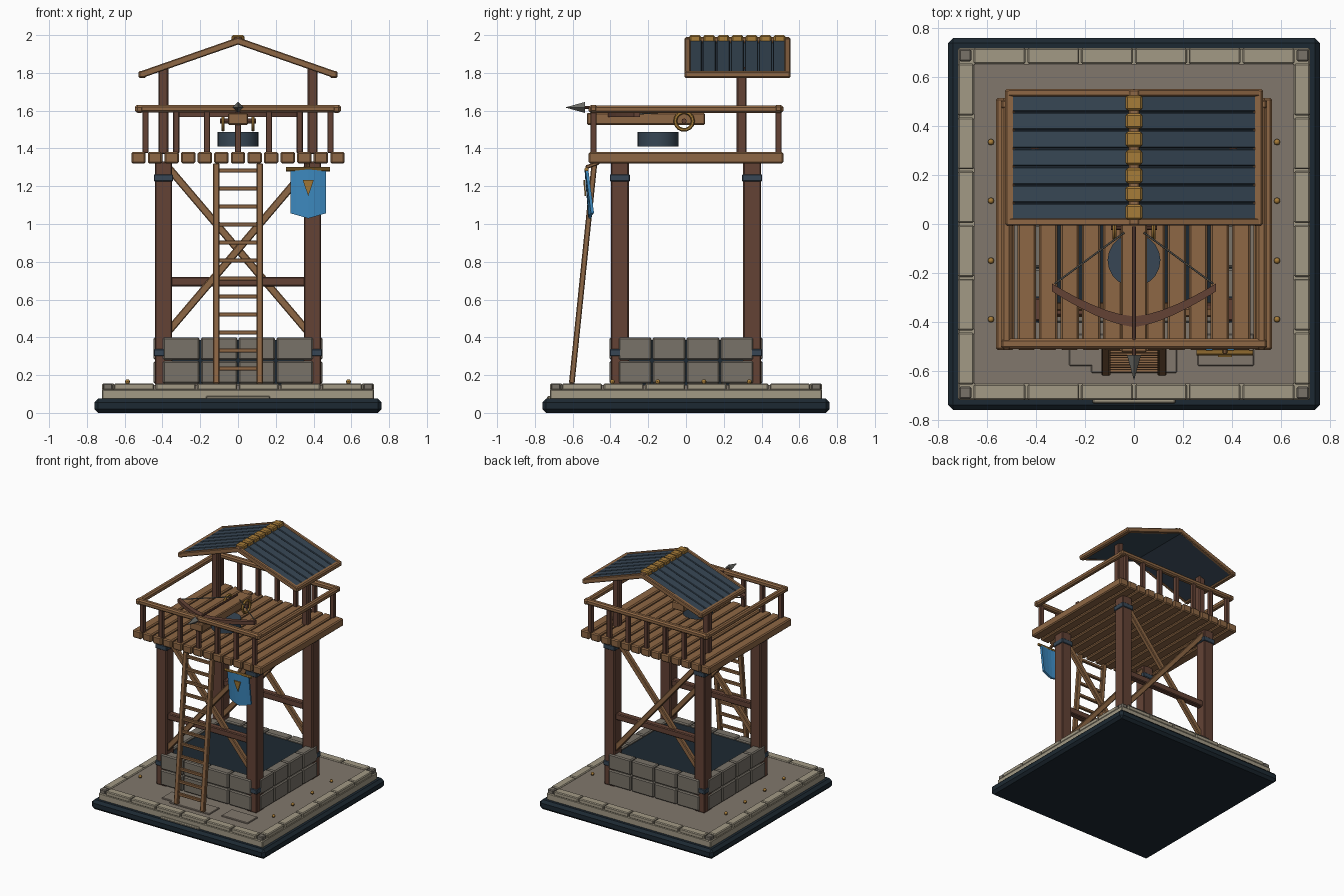
import bpy, bmesh, math
from mathutils import Vector, Matrix

cube = bpy.data.objects.get("Cube")
if cube:
    bpy.data.objects.remove(cube)


def material(name, r, g, b):
    m = bpy.data.materials.new(name)
    m.use_nodes = True
    m.diffuse_color = (r, g, b, 1)
    bsdf = next(n for n in m.node_tree.nodes if n.type == 'BSDF_PRINCIPLED')
    bsdf.inputs["Base Color"].default_value = (r, g, b, 1)
    return m


TAN = material("tan wood", .27, .135, .058)
BROWN = material("dark brown wood", .125, .055, .036)
SLATE = material("slate blue", .038, .062, .09)
DARK = material("near black slate", .012, .022, .032)
PALE = material("pale stone", .36, .32, .235)
GROUND = material("grey brown ground", .22, .185, .15)
STONE = material("grey stone", .19, .17, .14)
GOLD = material("gold", .38, .2, .04)
BLUE = material("banner blue", .05, .27, .56)
IRON = material("iron grey", .15, .15, .135)


def finish(name, bm, mat, bevel=0.0, smooth=False):
    bmesh.ops.recalc_face_normals(bm, faces=bm.faces)
    me = bpy.data.meshes.new(name)
    bm.to_mesh(me)
    bm.free()
    me.materials.append(mat)
    ob = bpy.data.objects.new(name, me)
    bpy.context.collection.objects.link(ob)
    if bevel:
        mod = ob.modifiers.new("Bevel", 'BEVEL')
        mod.width = bevel
        mod.segments = 1
    if smooth:
        bpy.ops.object.select_all(action='DESELECT')
        ob.select_set(True)
        bpy.context.view_layer.objects.active = ob
        bpy.ops.object.shade_smooth_by_angle(angle=math.radians(40))
    return ob


def box(name, mat, x0, x1, y0, y1, z0, z1, bevel=.006):
    bm = bmesh.new()
    size = Matrix.Diagonal((x1 - x0, y1 - y0, z1 - z0, 1))
    mid = Matrix.Translation(((x0 + x1) / 2, (y0 + y1) / 2, (z0 + z1) / 2))
    bmesh.ops.create_cube(bm, size=1, matrix=mid @ size)
    return finish(name, bm, mat, bevel)


def frame(p, q, hint):
    """Matrix centred between p and q, local z along the line, local x near the hint."""
    p, q = Vector(p), Vector(q)
    z = (q - p).normalized()
    y = z.cross(Vector(hint)).normalized()
    x = y.cross(z)
    rot = Matrix((x, y, z)).transposed().to_4x4()
    return Matrix.Translation((p + q) / 2) @ rot, (q - p).length


def beam(name, mat, p, q, w, t, hint=(0, 1, 0), bevel=.005):
    bm = bmesh.new()
    m, length = frame(p, q, hint)
    bmesh.ops.create_cube(bm, size=1, matrix=m @ Matrix.Diagonal((w, t, length, 1)))
    return finish(name, bm, mat, bevel)


def rod(name, mat, p, q, r, r2=None, sides=8, hint=(0, 0, 1), bevel=0):
    bm = bmesh.new()
    m, length = frame(p, q, hint)
    bmesh.ops.create_cone(bm, cap_ends=True, segments=sides, radius1=r,
                          radius2=r if r2 is None else r2, depth=length, matrix=m)
    return finish(name, bm, mat, bevel, sides > 6)


# Base, courtyard and curb stones
box("base_slab", DARK, -.76, .76, -.76, .76, 0, .075, .02)
box("stone_step", PALE, -.72, .72, -.72, .72, .07, .125)
box("courtyard", GROUND, -.655, .655, -.655, .655, .12, .147, 0)
box("front_threshold", PALE, -.17, .17, -.735, -.7, .07, .09)
for s in (-1, 1):
    for i in range(6):
        a = -.66 + i * .22
        y0, y1 = sorted((s * .655, s * .72))
        box("curb_stone", PALE, a + .004, a + .216, y0, y1, .12, .155)
        box("curb_stone", PALE, y0, y1, a + .004, a + .216, .12, .155)
    for t in (-1, 1):
        box("corner_stone", STONE, s * .69 - .025, s * .69 + .025,
            t * .69 - .025, t * .69 + .025, .12, .155)
    for y in (-.39, -.15, .095, .335):
        bm = bmesh.new()
        bmesh.ops.create_uvsphere(bm, u_segments=8, v_segments=6, radius=.013,
                                  matrix=Matrix.Translation((s * .585, y, .165)))
        finish("path_stud", bm, GOLD, smooth=True)
for x0, x1, y0 in ((-.265, -.09, -.58), (-.175, .175, -.61), (.26, .49, -.58)):
    box("paving_slab", GROUND, x0, x1, y0, y0 + .13, .14, .156, .004)

# Foundation wall of two block courses around a dark fill
box("foundation_fill", DARK, -.4, .4, -.36, .36, .14, .385, 0)
for z in (.155, .28):
    for s in (-1, 1):
        for i in range(4):
            a, b = -.4 + i * .2, -.36 + i * .18
            y0, y1 = sorted((s * .33, s * .405))
            x0, x1 = sorted((s * .37, s * .447))
            box("foundation_block", STONE, a + .003, a + .197, y0, y1, z, z + .12, .008)
            box("foundation_block", STONE, x0, x1, b + .003, b + .177, z, z + .12, .008)

# Tower legs with iron bands, and roof posts
for sx in (-1, 1):
    for sy in (-1, 1):
        x, y = sx * .395, sy * .35
        box("tower_leg", BROWN, x - .045, x + .045, y - .047, y + .047, .147, 1.33)
        for z in (.3, 1.225):
            box("leg_band", SLATE, x - .051, x + .051, y - .053, y + .053, z, z + .038, .004)
    box("roof_post", BROWN, sx * .395 - .026, sx * .395 + .026, .268, .32, 1.37, 1.83)

# Cross braces and tie beams on the front and back
for y in (-.35, .35):
    box("tie_beam", BROWN, -.36, .36, y - .025, y + .025, .67, .72)
    for s in (-1, 1):
        beam("cross_brace", TAN, (-s * .37, y + s * .012, 1.3), (s * .37, y + s * .012, .43), .035, .04)

# Platform planks
for i in range(13):
    x = (i - 6) * .0878
    box("floor_plank", TAN, x - .038, x + .038, -.515, .515, 1.32, 1.382, .008)

# Railing
for s in (-1, 1):
    y = s * .49
    box("end_rail", TAN, -.545, .545, y - .021, y + .021, 1.59, 1.63, .01)
    box("side_rail", TAN, s * .522 - .02, s * .522 + .02, -.515, .515, 1.588, 1.628, .01)
    for i in range(7):
        x = (i - 3) * .1635
        box("baluster", BROWN, x - .016, x + .016, y - .016, y + .016, 1.375, 1.595, .003)

# Gable roof: slate strips, bargeboards, eaves and ridge caps
for s in (-1, 1):
    beam("roof_deck", SLATE, (0, .272, 1.957), (s * .5, .272, 1.785), .53, .014, bevel=0)
    for i in range(7):
        y = .272 + (i - 3) * .0745
        beam("roof_strip", SLATE, (0, y, 1.97), (s * .5, y, 1.798), .07, .02, bevel=.004)
    for y in (.008, .537):
        beam("bargeboard", TAN, (-s * .008, y, 1.972), (s * .52, y, 1.788), .03, .036)
    box("eave_trim", TAN, s * .507 - .02, s * .507 + .02, -.008, .553, 1.772, 1.81, .008)
for i in range(7):
    y = .272 + (i - 3) * .0745
    box("ridge_cap", GOLD, -.034, .034, y - .031, y + .031, 1.962, 2.0, .008)
box("ridge_beam", TAN, -.022, .022, -.005, .55, 1.955, 1.99)

# Ladder
for s in (-1, 1):
    beam("ladder_rail", TAN, (s * .115, -.605, .155), (s * .115, -.485, 1.32), .036, .03, (1, 0, 0))
for i in range(12):
    z = .235 + i * .0953
    y = -.605 + (z - .155) * .103
    beam("ladder_rung", TAN, (-.12, y, z), (.12, y, z), .022, .022, (0, 0, 1), .003)

# Bolt thrower: turntable, stock, winch, bow, string and bolt
rod("turntable", SLATE, (0, -.148, 1.41), (0, -.148, 1.487), .108, sides=20, hint=(1, 0, 0))
box("bow_stock", TAN, -.053, .053, -.525, .1, 1.525, 1.588)
rod("winch_axle", BROWN, (-.095, -.01, 1.545), (.095, -.01, 1.545), .014)
for s in (-1, 1):
    bm = bmesh.new()
    n, k = 14, 6
    ring = []
    for i in range(n):
        a = math.tau * i / n
        row = []
        for j in range(k):
            b = math.tau * j / k
            r = .047 + .01 * math.cos(b)
            row.append(bm.verts.new((s * .08 + .01 * math.sin(b),
                                     -.01 + r * math.cos(a), 1.545 + r * math.sin(a))))
        ring.append(row)
    for i in range(n):
        for j in range(k):
            bm.faces.new((ring[i][j], ring[i - 1][j], ring[i - 1][j - 1], ring[i][j - 1]))
    finish("winch_ring", bm, GOLD, smooth=True)
    rod("bow_string", IRON, (s * .325, -.245, 1.583), (s * .04, -.035, 1.598), .004, sides=6)

bm = bmesh.new()
rows = []
for i in range(-6, 7):
    t = i / 6
    x, y, half = .335 * t, -.4 + .14 * abs(t) ** 1.5, .022 - .006 * abs(t)
    rows.append([bm.verts.new((x, y + dy * half, 1.58 + dz * .014))
                 for dy, dz in ((-1, -1), (1, -1), (1, 1), (-1, 1))])
for a, b in zip(rows, rows[1:]):
    for j in range(4):
        bm.faces.new((a[j - 1], a[j], b[j], b[j - 1]))
bm.faces.new(rows[0])
bm.faces.new(rows[-1])
finish("bow_limbs", bm, BROWN)
rod("bolt_shaft", BROWN, (0, -.55, 1.617), (0, -.01, 1.617), .008)
rod("bolt_head", IRON, (0, -.535, 1.617), (0, -.64, 1.617), .029, 0, sides=4)

# Hanging banner with a curved cloth, pointed hem and triangle plate
bm = bmesh.new()
tops, hems = [], []
for i in range(7):
    t = (i - 3) / 3
    x, bow = .372 + .093 * t, .014 * (1 - t * t)
    tops.append(bm.verts.new((x, -.525 - bow * .3, 1.288)))
    hems.append(bm.verts.new((x, -.495 - bow, 1.03 + .028 * abs(t))))
for i in range(6):
    bm.faces.new((tops[i], tops[i + 1], hems[i + 1], hems[i]))
cloth = finish("banner_cloth", bm, BLUE)
solid = cloth.modifiers.new("Solidify", 'SOLIDIFY')
solid.thickness = .016
solid.offset = 0
rod("banner_rod", GOLD, (.255, -.527, 1.29), (.487, -.527, 1.29), .011)
beam("banner_bracket", TAN, (.372, -.53, 1.3), (.372, -.46, 1.325), .02, .02, (1, 0, 0))
bm = bmesh.new()
bm.faces.new([bm.verts.new(p) for p in
              ((.343, -.536, 1.232), (.401, -.536, 1.232), (.372, -.528, 1.148))])
plate = bmesh.ops.extrude_face_region(bm, geom=bm.faces[:])
bmesh.ops.translate(bm, vec=(0, -.008, 0),
                    verts=[v for v in plate["geom"] if isinstance(v, bmesh.types.BMVert)])
finish("banner_plate", bm, GOLD)
